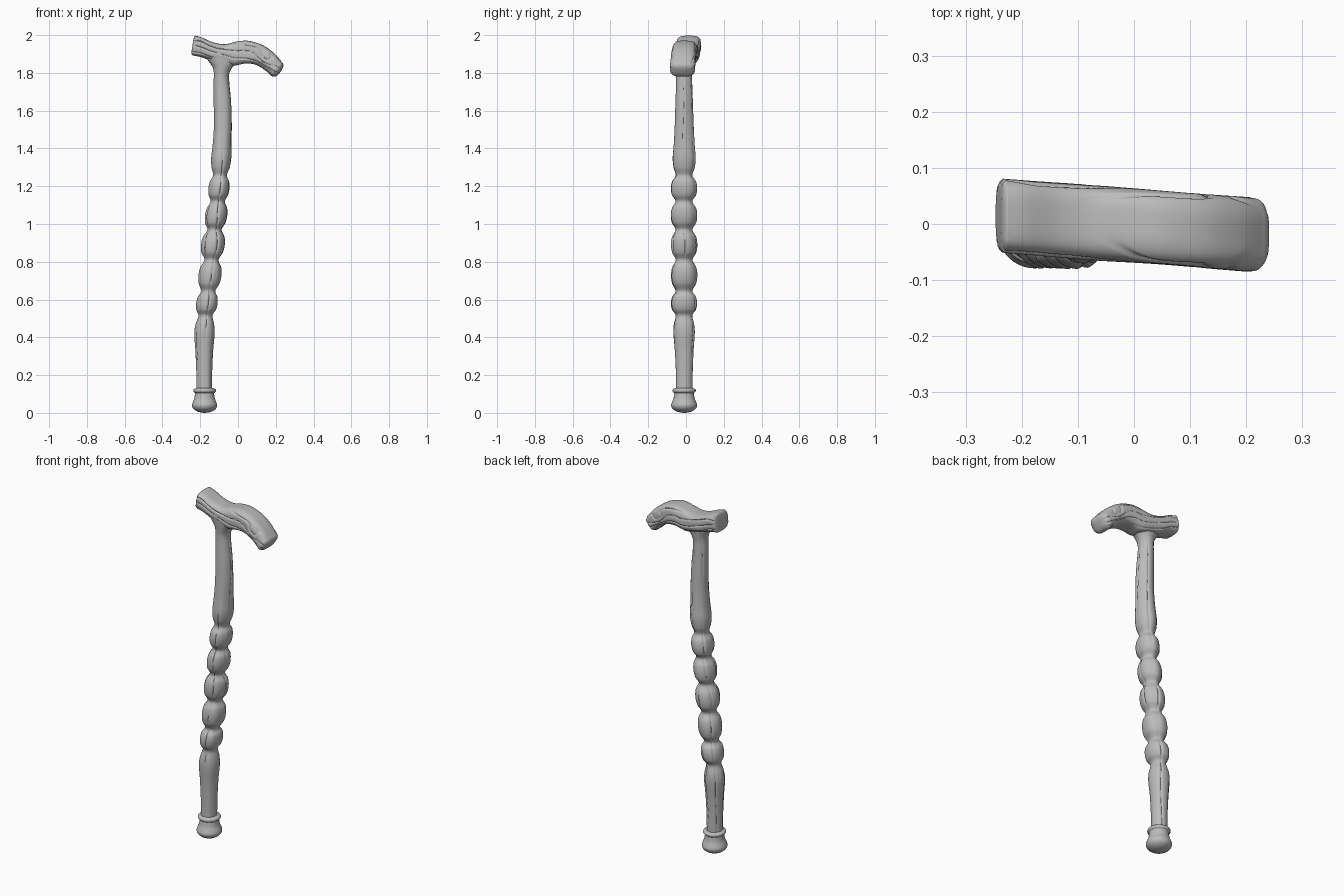
import bpy, bmesh, math
from mathutils import Vector, noise

if "Cube" in bpy.data.objects:
    bpy.data.objects.remove(bpy.data.objects["Cube"])

wood = bpy.data.materials.new("plain grey")
wood.diffuse_color = (0.5, 0.5, 0.5, 1)
wood.use_nodes = True
wood.node_tree.nodes["Principled BSDF"].inputs["Base Color"].default_value = wood.diffuse_color


def spline(keys, steps):
    """Catmull-Rom interpolation of rows of numbers."""
    out = []
    for i in range(len(keys) - 1):
        a, b = keys[max(i - 1, 0)], keys[i]
        c, d = keys[i + 1], keys[min(i + 2, len(keys) - 1)]
        for s in range(steps):
            t = s / steps
            out.append([0.5 * (2 * q + (r - p) * t + (2 * p - 5 * q + 4 * r - w) * t * t
                               + (3 * q - p - 3 * r + w) * t ** 3)
                        for p, q, r, w in zip(a, b, c, d)])
    out.append(list(keys[-1]))
    return out


def loft(name, rings, angle=40):
    bm = bmesh.new()
    rows = [[bm.verts.new(p) for p in ring] for ring in rings]
    n = len(rows[0])
    for a, b in zip(rows, rows[1:]):
        for j in range(n):
            k = (j + 1) % n
            bm.faces.new((a[j], a[k], b[k], b[j]))
    bm.faces.new(rows[0][::-1])
    bm.faces.new(rows[-1])
    bmesh.ops.recalc_face_normals(bm, faces=bm.faces)
    me = bpy.data.meshes.new(name)
    bm.to_mesh(me)
    bm.free()
    ob = bpy.data.objects.new(name, me)
    bpy.context.collection.objects.link(ob)
    me.materials.append(wood)
    bpy.ops.object.select_all(action='DESELECT')
    ob.select_set(True)
    bpy.context.view_layer.objects.active = ob
    bpy.ops.object.shade_smooth_by_angle(angle=math.radians(angle))
    return ob


def groove(p, width):
    """1 on the nearest whole number, falling to 0 at the given distance."""
    d = abs(p - round(p)) / width
    return (1 - d * d) ** 2 if d < 1 else 0


# Shaft: rows of z, centre x, radius x, radius y
CY = -0.01
keys = [(0.12, -0.178, .041, .044), (0.22, -0.178, .042, .045), (0.33, -0.178, .047, .050),
        (0.42, -0.177, .054, .057), (0.47, -0.175, .049, .054)]
necks = [0.515, 0.645, 0.81, 0.97, 1.12, 1.258]
neck_x = [-.172, -.157, -.140, -.124, -.107, -.095]
bulges = [.057, .061, .062, .058, .056]
for i in range(5):
    z0, z1, x0, x1 = necks[i], necks[i + 1], neck_x[i], neck_x[i + 1]
    keys.append((z0, x0, .037, .044))
    for t, f in ((.24, .76), (.5, 1), (.76, .76)):
        keys.append((z0 + (z1 - z0) * t, x0 + (x1 - x0) * t,
                     .037 + (bulges[i] - .037) * f, .044 + .025 * f))
keys += [(1.258, -.095, .037, .044), (1.30, -.092, .049, .056), (1.35, -.089, .054, .061),
         (1.42, -.085, .050, .056), (1.52, -.081, .047, .051), (1.64, -.083, .046, .047),
         (1.74, -.088, .042, .043), (1.79, -.088, .040, .043), (1.825, -.083, .050, .047),
         (1.855, -.077, .075, .051), (1.885, -.075, .10, .054)]
N = 80
rings = []
for z, cx, rx, ry in spline(keys, 7):
    ring = []
    for j in range(N):
        a = 2 * math.pi * j / N
        c, s = math.cos(a), math.sin(a)
        # long shallow cracks following the grain
        lump = noise.noise(Vector((c * 1.6, s * 1.6, z * 2.5)))
        crack = groove(5 * j / N + 0.1 + 0.25 * noise.noise(Vector((3, 1, z * 4))), 0.10)
        k = 1 + 0.05 * lump - 0.10 * crack * max(0, min(1, 0.6 + 2 * lump))
        if z > 1.76:
            k = 1 + (k - 1) * 0.4
        ring.append((cx + rx * k * c, CY + ry * k * s, z))
    rings.append(ring)
loft("shaft", rings, 60)

# Foot tip with its collar ring: radius, z
foot = [(.004, 0), (.035, .006), (.058, .02), (.067, .038), (.063, .055), (.055, .075),
        (.051, .098), (.051, .106), (.057, .110), (.060, .118), (.057, .126), (.045, .131)]
loft("foot_tip", [[(-.177 + r * math.cos(2 * math.pi * j / 64),
                    CY + r * 1.03 * math.sin(2 * math.pi * j / 64), z) for j in range(64)]
                  for r, z in spline(foot, 3)], 50)

# Handle: rows of top x, top z, bottom x, bottom z along the curve
stations = [(-.225, 1.997, -.241, 1.893), (-.19, 1.987, -.195, 1.883), (-.13, 1.961, -.145, 1.866),
            (-.07, 1.952, -.09, 1.852), (0, 1.967, -.025, 1.838), (.06, 1.969, .035, 1.849),
            (.13, 1.947, .09, 1.844), (.19, 1.905, .138, 1.818), (.232, 1.858, .178, 1.783)]
rows = spline(stations, 18)
N = 128


def section(row, scale=1.0, push=0.0):
    tx, tz, bx, bz = row
    top, bot = Vector((tx, 0, tz)), Vector((bx, 0, bz))
    mid, up = (top + bot) / 2, (top - bot) / 2
    out = Vector((up.z, 0, -up.x)).normalized()
    u = mid.x
    cy, hw = -0.003 - 0.075 * u, 0.066
    ring = []
    for j in range(N):
        a = 2 * math.pi * j / N
        c, s = math.cos(a), math.sin(a)
        y = math.copysign(abs(c) ** 0.55, c)
        h = math.copysign(abs(s) ** 0.7, s)
        # flowing carved grain, swirling round a knot near the nose
        side = abs(c) ** 0.5
        knot = math.exp(-((u - .15) / .045) ** 2 - (h / .6) ** 2)
        p = (1.7 * h + 0.45 * math.sin(13 * u + .6) + 1.5 * knot + 0.4
             + 0.3 * noise.noise(Vector((u * 9, h, c))))
        k = 1 - 0.075 * side * groove(p, 0.17) * scale
        k += 0.03 * noise.noise(Vector((u * 6, y * 2, h * 2)))
        pos = mid + out * push + up * (h * scale * (1 - (1 - k) * 0.3))
        ring.append((pos.x, cy + hw * y * k * scale, pos.z))
    return ring


caps = [(.30, .008), (.70, .008), (.88, .006), (.96, .003)]
nose = [(.97, .006), (.90, .012), (.78, .018), (.55, .023), (.25, .025)]
rings = [section(rows[0], s, -p) for s, p in caps]
rings += [section(r) for r in rows]
rings += [section(rows[-1], s, p) for s, p in nose]
loft("handle", rings, 60)
